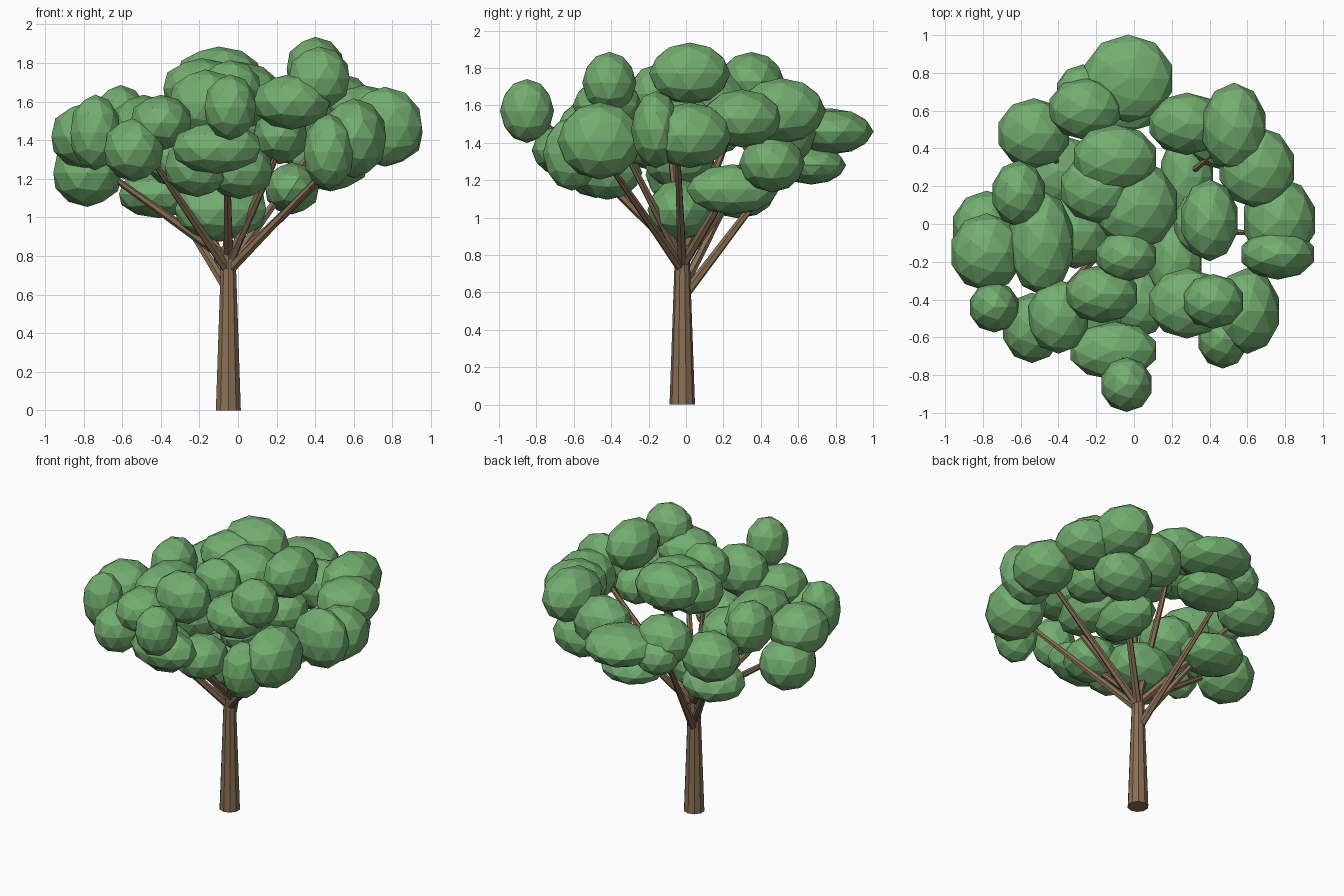
import bpy
from mathutils import Vector


def material(name, rgb):
    m = bpy.data.materials.new(name)
    m.diffuse_color = (*rgb, 1)
    return m


BARK = material("bark", (0.25, 0.16, 0.09))
LEAF = material("leaf", (0.17, 0.42, 0.16))


def limb(name, start, end, r1, r2, sides):
    """Tapered cylinder between two points."""
    a, b = Vector(start), Vector(end)
    d = b - a
    bpy.ops.mesh.primitive_cone_add(vertices=sides, radius1=r1, radius2=r2,
                                    depth=d.length, location=(a + b) / 2)
    ob = bpy.context.object
    ob.rotation_euler = d.to_track_quat('Z', 'Y').to_euler()
    ob.name = name
    ob.data.materials.append(BARK)


def clump(c):
    """Faceted ellipsoid of leaves: centre, then radii."""
    bpy.ops.mesh.primitive_ico_sphere_add(subdivisions=2, radius=1, location=c[0])
    ob = bpy.context.object
    ob.scale = [r * 1.035 for r in c[1]]
    ob.name = "leaf_clump"
    ob.data.materials.append(LEAF)


# Trunk
limb("trunk", (-0.05, -0.02, 0), (-0.05, -0.02, 0.85), 0.068, 0.038, 10)

# Branches: height on the trunk, tip
for z, tip in (
    (0.62, (-0.41, 0.28, 1.20)),
    (0.78, (-0.75, -0.08, 1.28)),
    (0.76, (-0.53, 0.45, 1.38)),
    (0.72, (-0.50, -0.48, 1.38)),
    (0.80, (-0.06, -0.75, 1.50)),
    (0.76, (0.28, -0.40, 1.50)),
    (0.72, (0.55, -0.45, 1.34)),
    (0.74, (0.70, -0.05, 1.46)),
    (0.74, (0.48, 0.42, 1.48)),
    (0.57, (-0.24, 0.58, 1.36)),
    (0.80, (-0.05, 0.30, 1.62)),
    (0.82, (-0.08, -0.10, 1.50)),
):
    limb("branch", (-0.05, -0.02, z), tip, 0.027, 0.014, 6)

# Crown: rear, left, middle, front and right groups
rear = [
    ((-.03, .77, 1.46), (.235, .225, .12)),
    ((-.26, .61, 1.50), (.19, .16, .16)),
    ((-.27, .70, 1.42), (.14, .14, .12)),
    ((-.05, .67, 1.28), (.21, .18, .10)),
    ((-.53, .48, 1.40), (.19, .18, .16)),
    ((.28, .53, 1.45), (.20, .16, .17)),
    ((.53, .51, 1.57), (.17, .23, .17)),
    ((.48, .46, 1.29), (.20, .17, .15)),
]
left = [
    ((-.41, .28, 1.12), (.21, .19, .12)),
    ((-.61, .16, 1.51), (.14, .17, .17)),
    ((-.78, -.02, 1.23), (.18, .19, .17)),
    ((-.78, -.15, 1.42), (.19, .20, .17)),
    ((-.49, -.10, 1.47), (.17, .27, .16)),
    ((-.31, -.04, 1.32), (.18, .19, .16)),
]
middle = [
    ((-.10, .35, 1.73), (.22, .17, .15)),
    ((-.19, .19, 1.67), (.20, .18, .15)),
    ((.01, .10, 1.63), (.22, .23, .17)),
    ((-.04, -.17, 1.66), (.16, .13, .15)),
    ((.22, -.20, 1.42), (.14, .23, .14)),
    ((.28, .25, 1.15), (.14, .24, .13)),
    ((-.09, -.03, 1.04), (.24, .17, .16)),
    ((.40, .02, 1.77), (.15, .21, .16)),
    ((.36, .00, 1.50), (.15, .17, .13)),
]
front = [
    ((-.74, -.44, 1.44), (.13, .13, .19)),
    ((-.54, -.55, 1.35), (.155, .18, .16)),
    ((-.40, -.49, 1.49), (.16, .19, .14)),
    ((-.17, -.37, 1.59), (.19, .15, .17)),
    ((-.21, -.48, 1.26), (.17, .17, .15)),
    ((.01, -.42, 1.24), (.17, .18, .14)),
    ((-.11, -.67, 1.36), (.23, .15, .13)),
    ((-.04, -.85, 1.57), (.135, .14, .165)),
    ((.28, -.42, 1.60), (.20, .18, .14)),
    ((.42, -.41, 1.72), (.16, .14, .16)),
    ((.47, -.61, 1.34), (.13, .15, .19)),
]
right = [
    ((.60, -.46, 1.41), (.17, .22, .20)),
    ((.76, -.16, 1.47), (.195, .13, .20)),
    ((.77, .02, 1.44), (.19, .22, .17)),
    ((.65, .30, 1.53), (.20, .21, .15)),
]
for c in rear + left + middle + front + right:
    clump(c)
